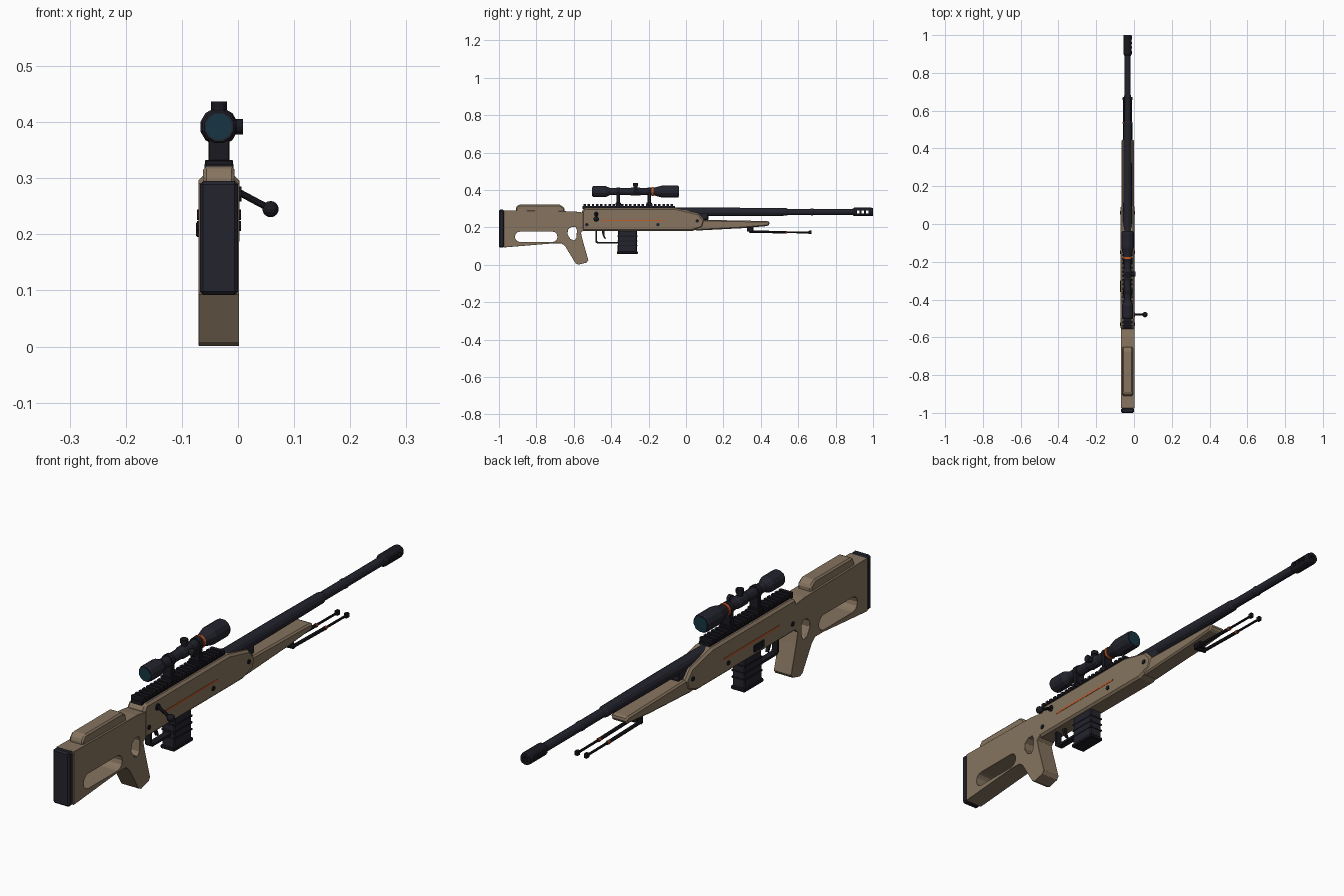
import bpy, bmesh, math
from mathutils import Vector

if "Cube" in bpy.data.objects:
    bpy.data.objects.remove(bpy.data.objects["Cube"], do_unlink=True)

CX = -0.034  # centre plane of the rifle


def material(name, rgb):
    m = bpy.data.materials.new(name)
    m.use_nodes = True
    m.diffuse_color = (*rgb, 1)
    m.node_tree.nodes["Principled BSDF"].inputs["Base Color"].default_value = (*rgb, 1)
    return m


TAN = material("tan polymer", (0.24, 0.175, 0.115))
DARK = material("dark gunmetal", (0.017, 0.017, 0.027))
BLACK = material("black steel", (0.010, 0.010, 0.015))
ORANGE = material("orange accent", (0.55, 0.10, 0.02))
GLASS = material("teal glass", (0.008, 0.035, 0.055))


def finish(name, bm, mat, bevel=0):
    bmesh.ops.recalc_face_normals(bm, faces=bm.faces)
    me = bpy.data.meshes.new(name)
    bm.to_mesh(me)
    bm.free()
    me.materials.append(mat)
    ob = bpy.data.objects.new(name, me)
    bpy.context.collection.objects.link(ob)
    if bevel:
        add_bevel(ob, bevel)
    return ob


def add_bevel(ob, width):
    b = ob.modifiers.new("bevel", "BEVEL")
    b.width, b.segments, b.limit_method = width, 1, "ANGLE"
    b.angle_limit = math.radians(35)


def plate(name, pts, half, mat, bevel=0, x=CX):
    """Side profile of (y, z) points extruded across the width."""
    bm = bmesh.new()
    face = bm.faces.new([bm.verts.new((x - half, y, z)) for y, z in pts])
    ext = bmesh.ops.extrude_face_region(bm, geom=[face])
    verts = [v for v in ext["geom"] if isinstance(v, bmesh.types.BMVert)]
    bmesh.ops.translate(bm, verts=verts, vec=(2 * half, 0, 0))
    return finish(name, bm, mat, bevel)


def box(name, y0, y1, z0, z1, half, mat, bevel=0, x=CX):
    return plate(name, [(y0, z0), (y1, z0), (y1, z1), (y0, z1)], half, mat, bevel, x)


def lathe(name, profile, z, mat, x=CX, n=12):
    """Closed round body along y from (y, radius) pairs."""
    bm = bmesh.new()
    rings = []
    for y, r in profile:
        rings.append([bm.verts.new((x + r * math.cos(math.tau * (i + .5) / n), y,
                                    z + r * math.sin(math.tau * (i + .5) / n))) for i in range(n)])
    for a, b in zip(rings, rings[1:]):
        for i in range(n):
            j = (i + 1) % n
            bm.faces.new((a[i], a[j], b[j], b[i]))
    bm.faces.new(rings[0])
    bm.faces.new(rings[-1])
    return finish(name, bm, mat)


def rod(name, a, b, r, mat, n=10, r2=None):
    a, b = Vector(a), Vector(b)
    bm = bmesh.new()
    bmesh.ops.create_cone(bm, cap_ends=True, segments=n, radius1=r,
                          radius2=r if r2 is None else r2, depth=(b - a).length)
    bm.transform((b - a).to_track_quat("Z", "Y").to_matrix().to_4x4())
    bmesh.ops.translate(bm, verts=bm.verts, vec=(a + b) / 2)
    return finish(name, bm, mat)


def cut(ob, cutter):
    mod = ob.modifiers.new("cut", "BOOLEAN")
    mod.operation, mod.solver, mod.object = "DIFFERENCE", "EXACT", cutter
    bpy.context.view_layer.objects.active = ob
    bpy.ops.object.modifier_apply(modifier=mod.name)
    bpy.data.objects.remove(cutter, do_unlink=True)


# Stock with pistol grip, long slot and thumbhole
stock = plate("stock", [(-.974, .292), (-.60, .286), (-.55, .28), (-.54, .19), (-.562, .172),
                        (-.552, .13), (-.522, .025), (-.532, .012), (-.575, .001), (-.59, .008),
                        (-.645, .098), (-.665, .115), (-.71, .115), (-.974, .093)], .036, TAN)
slot = []
for k in range(7):
    t = math.pi / 2 + math.pi * k / 6
    slot.append((-.887 + .028 * math.cos(t), .15 + .028 * math.sin(t)))
slot += [(-1.602 - y, .30 - z) for y, z in slot]
cut(stock, plate("slot_cutter", slot, .1, TAN))
cut(stock, plate("thumbhole_cutter", [(-.63, .19), (-.612, .203), (-.59, .203), (-.583, .185),
                                      (-.586, .145), (-.596, .13), (-.618, .138),
                                      (-.634, .165)], .1, TAN))
add_bevel(stock, .006)
box("butt_pad", -1, -.973, .092, .295, .034, DARK, .006)
plate("cheek_rest", [(-.91, .285), (-.91, .305), (-.895, .322), (-.675, .322), (-.65, .305),
                     (-.65, .28)], .028, TAN, .006)

# Receiver and forend
plate("receiver_shell", [(-.557, .18), (-.557, .285), (-.545, .304), (-.055, .304), (.065, .276),
                         (.10, .238), (.088, .2), (.03, .18)], .0365, TAN, .008)
plate("forend", [(.05, .183), (.05, .242), (.44, .234), (.449, .226), (.44, .208), (.30, .196)],
      .033, TAN, .006)
box("barrel_bed", -.06, .12, .24, .29, .02, DARK, .004)

# Top rail with cross slots
box("rail_base", -.553, -.06, .30, .314, .022, BLACK)
for i in range(22):
    y = -.548 + i * .0222
    box("rail_tooth", y, y + .013, .31, .325, .026, BLACK)

# Side details on both sides
for s in (-1, 1):
    box("accent_line", -.45, -.12, .234, .241, .0012, ORANGE, 0, CX + s * .0365)
    for y, z in ((-.53, .215), (-.15, .215), (.06, .235)):
        rod("receiver_pin", (CX + s * .034, y, z), (CX + s * .0395, y, z), .009, BLACK, 8)
box("bolt_release", -.36, -.30, .195, .222, .004, BLACK, .002, CX - .0365)

# Barrel and ported muzzle brake
lathe("barrel", [(-.06, .024), (.25, .0235), (.535, .021), (.545, .017), (.665, .017), (.668, .0185),
                 (.68, .0185), (.683, .0165), (.91, .0165)], .283, DARK)
brake = lathe("muzzle_brake", [(.89, .017), (.9, .0235), (.992, .0235), (1, .021)], .283, BLACK)
for i in range(3):
    y = .915 + i * .024
    cut(brake, box("port_cutter", y, y + .013, .275, .291, .1, BLACK))
cut(brake, rod("bore_cutter", (CX, .98, .283), (CX, 1.1, .283), .010, BLACK))

# Bolt handle
rod("bolt_root", (CX + .02, -.48, .272), (.006, -.48, .272), .013, BLACK)
rod("bolt_handle", (0, -.48, .276), (.056, -.48, .246), .006, BLACK)
bm = bmesh.new()
bmesh.ops.create_uvsphere(bm, u_segments=12, v_segments=8, radius=.0145)
bmesh.ops.translate(bm, verts=bm.verts, vec=(.058, -.48, .245))
finish("bolt_knob", bm, BLACK)

# Magazine, trigger and guard
plate("magazine", [(-.362, .19), (-.262, .19), (-.262, .066), (-.366, .066)], .026, DARK, .004)
box("magazine_base", -.37, -.257, .058, .072, .029, BLACK, .003)
for z in (.10, .125, .15):
    box("magazine_rib", -.366, -.26, z, z + .006, .0275, BLACK)
plate("trigger_guard", [(-.485, .185), (-.485, .122), (-.475, .114), (-.36, .114), (-.36, .123),
                        (-.471, .123), (-.476, .128), (-.476, .185)], .012, BLACK)
plate("trigger", [(-.45, .185), (-.447, .16), (-.434, .137), (-.428, .139), (-.437, .162),
                  (-.436, .185)], .006, BLACK)

# Scope
ZS = .392
lathe("scope_body", [(-.5, .027), (-.495, .0305), (-.43, .0305), (-.405, .019), (-.19, .019),
                     (-.165, .023), (-.125, .034), (-.045, .034), (-.04, .031)], ZS, DARK)
lathe("eyepiece_lens", [(-.502, .0235), (-.49, .0235)], ZS, GLASS)
lathe("objective_lens", [(-.05, .028), (-.038, .028)], ZS, GLASS)
lathe("scope_accent_ring", [(-.184, .0245), (-.174, .0245)], ZS, ORANGE)
lathe("turret_collar", [(-.30, .019), (-.292, .0225), (-.248, .0225), (-.24, .019)], ZS, DARK)
rod("elevation_turret", (CX, -.27, ZS), (CX, -.27, .428), .011, BLACK, 12)
rod("elevation_cap", (CX, -.27, .422), (CX, -.27, .437), .014, BLACK, 12)
rod("windage_turret", (CX, -.265, ZS), (.002, -.265, ZS), .011, BLACK, 12)
rod("windage_cap", (-.004, -.265, ZS), (.009, -.265, ZS), .014, BLACK, 12)
for y in (-.362, -.197):
    box("scope_mount", y - .009, y + .009, .32, .385, .019, BLACK, .002)
    box("mount_foot", y - .014, y + .014, .316, .333, .025, BLACK, .002)
    lathe("scope_ring", [(y - .01, .0235), (y + .01, .0235)], ZS, BLACK)

# Folded bipod
box("bipod_mount", .325, .36, .178, .205, .016, BLACK, .002)
rod("bipod_hinge", (CX - .024, .345, .179), (CX + .024, .345, .179), .009, BLACK)
for s in (-1, 1):
    x = CX + s * .019
    rod("bipod_leg", (x, .34, .178), (x, .54, .174), .0065, BLACK, 8)
    rod("bipod_lower_leg", (x, .53, .174), (x, .665, .173), .0045, BLACK, 8)
    rod("bipod_band", (x, .532, .174), (x, .541, .174), .0075, ORANGE, 8)
    box("bipod_foot", .655, .672, .165, .183, .007, BLACK, .002, x)
